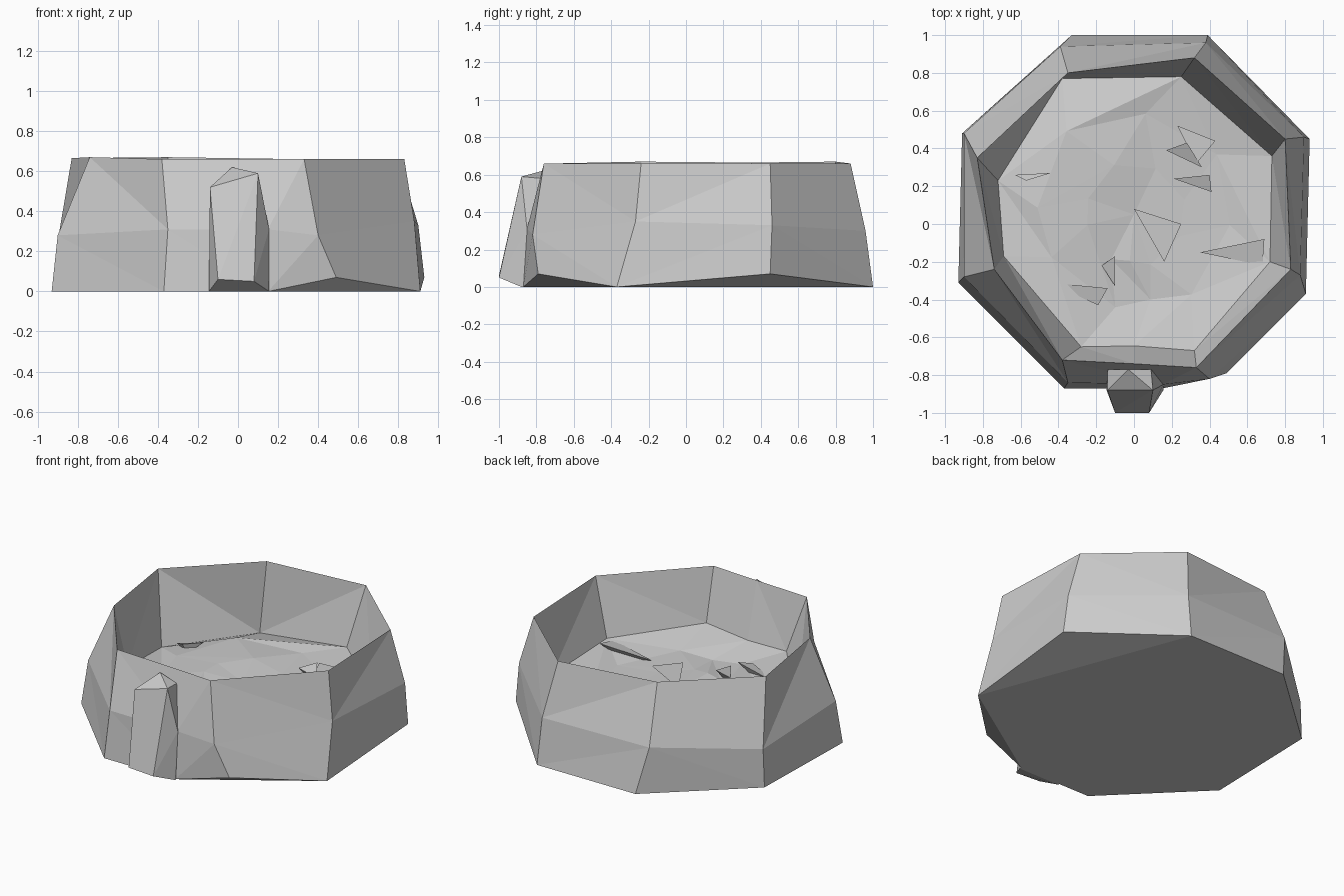
import bpy, bmesh, random
from mathutils import Vector, Matrix

if "Cube" in bpy.data.objects:
    bpy.data.objects.remove(bpy.data.objects["Cube"])

random.seed(4)


def make_object(name, bm):
    bmesh.ops.recalc_face_normals(bm, faces=bm.faces[:])
    mesh = bpy.data.meshes.new(name)
    bm.to_mesh(mesh)
    bm.free()
    obj = bpy.data.objects.new(name, mesh)
    bpy.context.collection.objects.link(obj)
    return obj


def bridge(bm, a, b):
    n = len(a)
    for i in range(n):
        j = (i + 1) % n
        # alternate the diagonals for a hewn look
        if i % 2:
            bm.faces.new((a[i], a[j], b[j]))
            bm.faces.new((a[i], b[j], b[i]))
        else:
            bm.faces.new((a[i], a[j], b[i]))
            bm.faces.new((a[j], b[j], b[i]))


# Tub wall: rough octagonal rings, counter-clockwise from the front left
foot = [(-.37, -.87, 0), (.15, -.87, 0), (.49, -.79, .07), (.91, -.37, 0), (.93, .45, .07),
        (.39, 1, 0), (-.33, 1, 0), (-.91, .48, 0), (-.93, -.31, 0)]
waist = [(-.35, -.84, .31), (.15, -.85, .31), (.40, -.82, .28), (.88, -.27, .35), (.90, .46, .33),
         (.38, .96, .30), (-.39, .94, .30), (-.90, .48, .25), (-.90, -.28, .28)]
rim = [(-.38, -.72, .66), (0, -.74, .66), (.33, -.76, .66), (.83, -.24, .66), (.80, .45, .66),
       (.32, .88, .66), (-.35, .80, .67), (-.83, .35, .665), (-.74, -.24, .67)]
inner = [(-.28, -.65, .30), (0, -.645, .30), (.32, -.67, .32), (.72, -.2, .29), (.73, .36, .26),
         (.25, .78, .27), (-.38, .77, .20), (-.72, .23, .22), (-.69, -.17, .25)]

bm = bmesh.new()
rings = [[bm.verts.new(p) for p in r] for r in (foot, waist, rim, inner)]
for a, b in zip(rings, rings[1:]):
    bridge(bm, a, b)
f = rings[0]
bm.faces.new([f[i] for i in (0, 1, 3, 5, 6, 7, 8)])
bm.faces.new((f[1], f[2], f[3]))
bm.faces.new((f[3], f[4], f[5]))

# Uneven floor inside the wall
last = rings[-1]
for scale, turn in ((.68, .2), (.35, -.1)):
    rot = Matrix.Rotation(turn, 3, 'Z')
    ring = []
    for p in inner:
        q = rot @ Vector((p[0] * scale, p[1] * scale, 0))
        ring.append(bm.verts.new((q.x, q.y + .03, random.uniform(.235, .285))))
    bridge(bm, last, ring)
    last = ring
centre = bm.verts.new((0, .05, .25))
for i in range(len(last)):
    bm.faces.new((last[i], last[(i + 1) % len(last)], centre))
make_object("tub_wall", bm)

# Front buttress
back = [(-.145, -.80, 0), (.155, -.80, 0), (.15, -.80, .31), (.09, -.77, .58),
        (-.03, -.77, .62), (-.14, -.77, .52)]
front = [(-.145, -.88, 0), (.155, -.88, 0), (.155, -.85, .31), (.10, -.88, .59), (-.14, -.88, .52)]
face = [(-.10, -1, .06), (.08, -1, .05)]
bm = bmesh.new()
B, F, C = [[bm.verts.new(p) for p in pts] for pts in (back, front, face)]
for loop in ((C[0], C[1], F[3]), (C[0], F[3], F[4]), (C[0], F[4], F[0]),
             (C[1], F[1], F[2]), (C[1], F[2], F[3]), (F[0], F[1], C[1]), (F[0], C[1], C[0]),
             (F[3], B[4], F[4]), (F[3], B[3], B[4]), (F[4], B[4], B[5]),
             (F[1], B[1], B[2], F[2]), (F[2], B[2], B[3], F[3]),
             (F[0], F[4], B[5], B[0]), (F[0], B[0], B[1], F[1]), tuple(reversed(B))):
    bm.faces.new(loop)
make_object("front_buttress", bm)

# Thin shards lying tilted in the floor
shards = [((.23, .52), (.43, .44), (.33, .32)), ((.17, .39), (.28, .43), (.36, .30)),
          ((.21, .24), (.40, .26), (.41, .17)), ((-.63, .26), (-.44, .27), (-.57, .23)),
          ((-.45, -.31), (-.14, -.34), (-.19, -.43)), ((-.17, -.22), (-.10, -.17), (-.10, -.33)),
          ((.00, .08), (.25, .00), (.16, -.20)), ((.35, -.15), (.69, -.08), (.68, -.22))]
bm = bmesh.new()
for tri in shards:
    top = [bm.verts.new((x, y, z)) for (x, y), z in zip(tri, (.26, .31, .28))]
    mid = sum((v.co for v in top), Vector()) / 3
    tip = bm.verts.new((mid.x, mid.y, .22))
    bm.faces.new(top)
    for i in range(3):
        bm.faces.new((top[i], top[(i + 1) % 3], tip))
make_object("floor_shards", bm)
